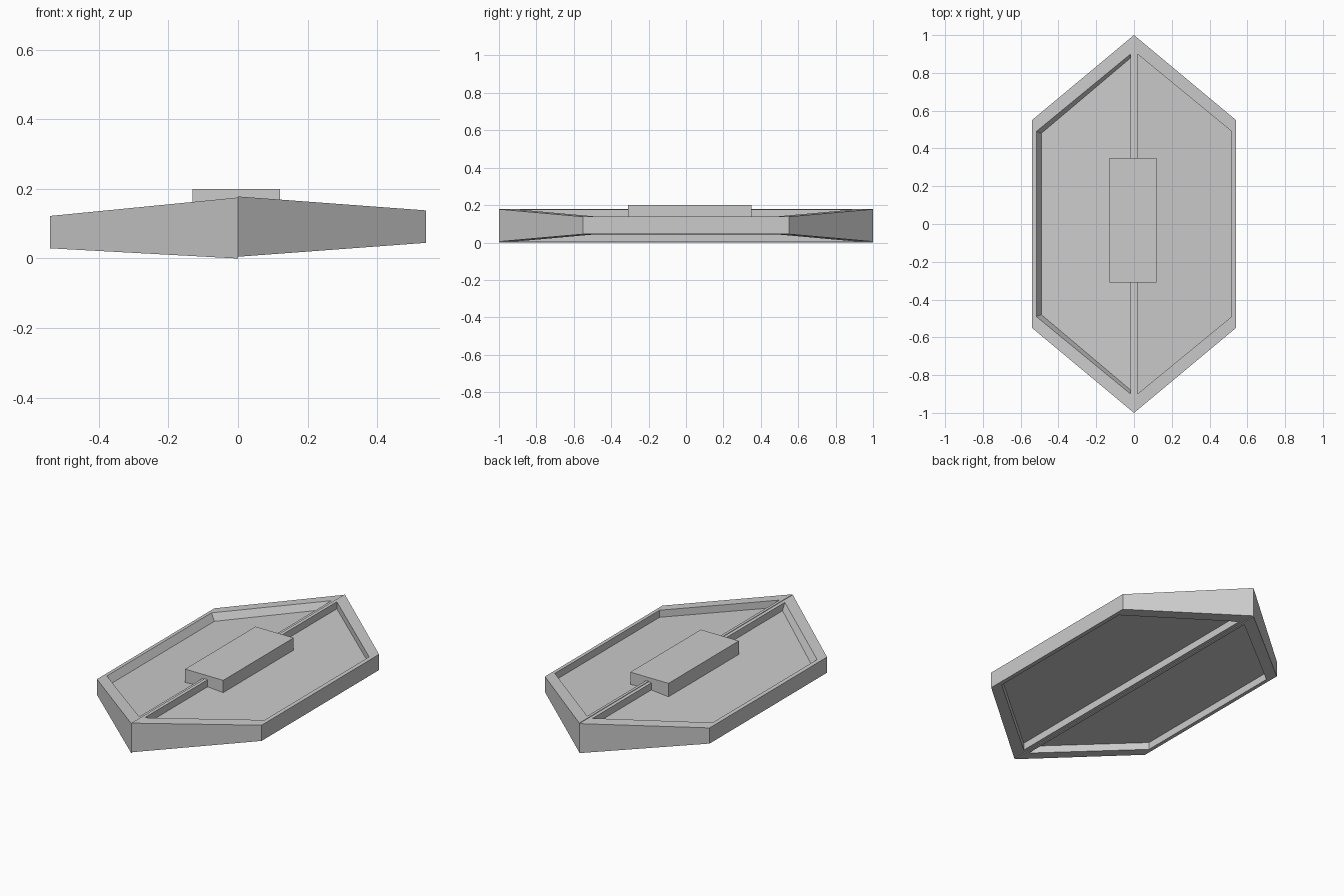
import bpy
import bmesh

if "Cube" in bpy.data.objects:
    bpy.data.objects.remove(bpy.data.objects["Cube"], do_unlink=True)

grey = bpy.data.materials.new("plain grey")
grey.use_nodes = True
grey.diffuse_color = (0.6, 0.6, 0.6, 1)
grey.node_tree.nodes["Principled BSDF"].inputs["Base Color"].default_value = (0.6, 0.6, 0.6, 1)


def add_object(name, bm):
    bmesh.ops.recalc_face_normals(bm, faces=bm.faces)
    mesh = bpy.data.meshes.new(name)
    bm.to_mesh(mesh)
    bm.free()
    mesh.materials.append(grey)
    obj = bpy.data.objects.new(name, mesh)
    bpy.context.collection.objects.link(obj)


def half_hull(name, side, top, top_slope, bottom, bottom_slope, draft):
    """Tapered half hexagon with a sunken panel above and below."""
    depth = 0.042
    bm = bmesh.new()

    def ring(x_in, x_out, y_tip, y_side, z, slope):
        outline = [(x_in, -y_tip), (x_out, -y_side), (x_out, y_side), (x_in, y_tip)]
        return [bm.verts.new((side * x, y, z + slope * x)) for x, y in outline]

    rim = (0.018, 0.517, 0.9, 0.49)
    floor = (0.018, 0.517 - draft, 0.9 - draft * 0.8, 0.49 - draft * 0.4)
    outer = (0, 0.54, 1, 0.55)
    rings = [
        ring(*rim, bottom + depth, bottom_slope),
        ring(*rim, bottom, bottom_slope),
        ring(*outer, bottom, bottom_slope),
        ring(*outer, top, top_slope),
        ring(*rim, top, top_slope),
        ring(*floor, top - depth, top_slope),
    ]
    for a, b in zip(rings, rings[1:]):
        for i in range(4):
            j = (i + 1) % 4
            bm.faces.new((a[i], a[j], b[j], b[i]))
    bm.faces.new(rings[0])
    bm.faces.new(rings[-1])
    add_object(name, bm)


# The two halves meet along the ridge; the right one sits slightly lower
half_hull("left_half", 1, 0.178, -0.074, 0.005, 0.074, 0)
half_hull("right_half", -1, 0.175, -0.098, 0, 0.054, 0.026)

# Raised block on the ridge
block = bmesh.new()
bmesh.ops.create_cube(block, size=1)
bmesh.ops.scale(block, vec=(0.25, 0.66, 0.1), verts=block.verts)
bmesh.ops.translate(block, vec=(-0.005, 0.02, 0.15), verts=block.verts)
add_object("centre_block", block)
